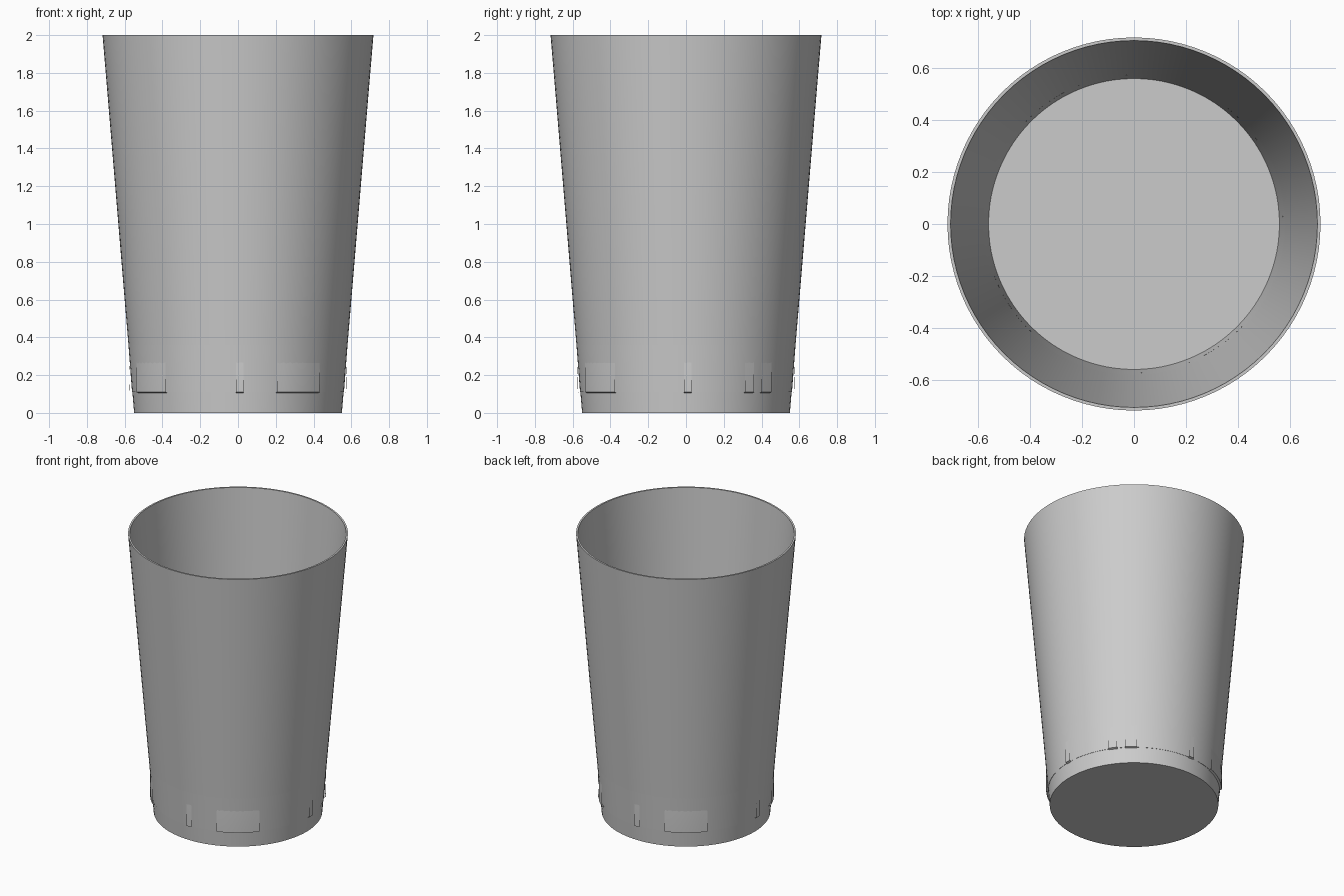
import bpy
import bmesh
from math import cos, sin, radians, pi

if "Cube" in bpy.data.objects:
    bpy.data.objects.remove(bpy.data.objects["Cube"])

N = 96


def make_object(name, bm):
    bmesh.ops.remove_doubles(bm, verts=bm.verts, dist=1e-5)
    bmesh.ops.recalc_face_normals(bm, faces=bm.faces)
    mesh = bpy.data.meshes.new(name)
    bm.to_mesh(mesh)
    bm.free()
    obj = bpy.data.objects.new(name, mesh)
    bpy.context.collection.objects.link(obj)
    bpy.ops.object.select_all(action='DESELECT')
    obj.select_set(True)
    bpy.context.view_layer.objects.active = obj
    bpy.ops.object.shade_smooth_by_angle(angle=radians(30))
    return obj


def sweep(bm, profile, angles):
    """Sweep an (r, z) profile through a list of angles."""
    rings = [[bm.verts.new((r * cos(a), r * sin(a), z)) for r, z in profile]
             for a in angles]
    for p, q in zip(rings, rings[1:]):
        for i in range(len(profile) - 1):
            bm.faces.new((p[i], q[i], q[i + 1], p[i + 1]))
    return rings


# Tapered cup: outer wall, thin rim, inner wall
bm = bmesh.new()
rings = sweep(bm, [(0.55, 0), (0.717, 2), (0.705, 2), (0.561, 0.11)],
              [2 * pi * i / N for i in range(N)])
for i in range(3):
    bm.faces.new((rings[-1][i], rings[0][i], rings[0][i + 1], rings[-1][i + 1]))
# Underside and inner floor
bm.faces.new([r[0] for r in rings])
bm.faces.new([r[3] for r in rings])
make_object("cup", bm)

# Slight raised patches near the base (start angle, end angle)
patches = [(-160, -132), (-91, -87), (-69, -41), (-1, 3), (33, 39),
           (44, 52), (89, 93), (111, 139), (178, 182)]
bm = bmesh.new()
for start, end in patches:
    steps = max(2, round((end - start) / 4))
    angles = [radians(start + (end - start) * k / steps) for k in range(steps + 1)]
    sweep(bm, [(0.5725, 0.28), (0.574, 0.2), (0.573, 0.11), (0.559, 0.105)], angles)
make_object("base_patches", bm)
